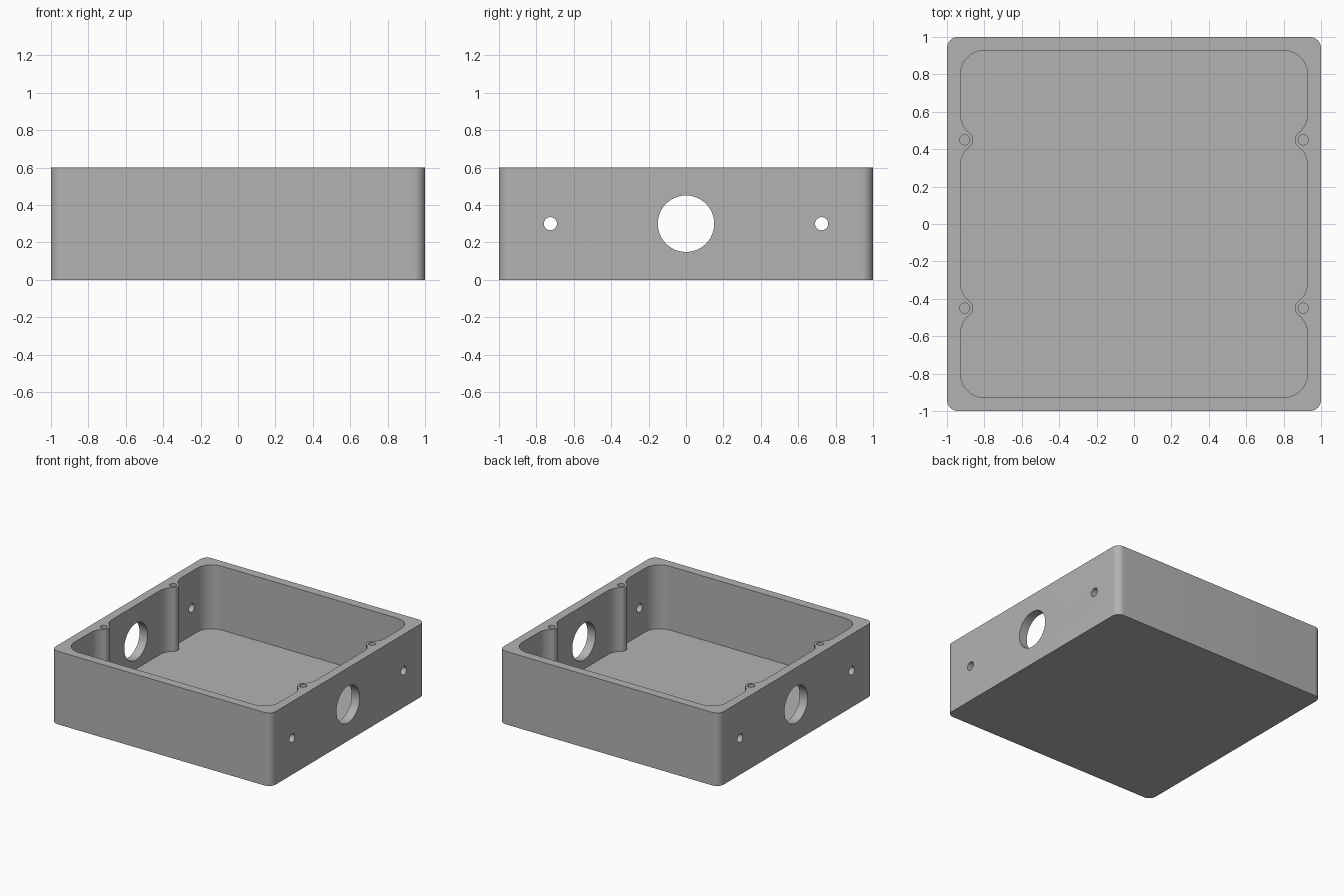
import bpy, bmesh
from math import sin, cos, atan2, sqrt, pi
from mathutils import Matrix

cube = bpy.data.objects.get("Cube")
if cube:
    bpy.data.objects.remove(cube, do_unlink=True)

# Main dimensions
HALF, HEIGHT, FLOOR = 1.0, 0.6, 0.075
OUTER_R, INNER, INNER_R = 0.06, 0.928, 0.13
BOSS_X, BOSS_Y, BOSS_R, SCREW_R = 0.905, 0.45, 0.045, 0.027
SCREW_DEPTH = 0.4

grey = bpy.data.materials.new("plain grey")
grey.use_nodes = True
colour = (0.45, 0.45, 0.45, 1)
grey.diffuse_color = colour
grey.node_tree.nodes["Principled BSDF"].inputs["Base Color"].default_value = colour


def arc(cx, cy, r, a, b, n=12):
    return [(cx + r * cos(a + (b - a) * i / n), cy + r * sin(a + (b - a) * i / n))
            for i in range(n + 1)]


def four_way(quarter):
    """Mirror a +x +y quarter outline into a closed counter-clockwise loop."""
    back = quarter[::-1]
    return (quarter + [(-x, y) for x, y in back]
            + [(-x, -y) for x, y in quarter] + [(x, -y) for x, y in back])


def finish(bm, name):
    bmesh.ops.recalc_face_normals(bm, faces=bm.faces)
    mesh = bpy.data.meshes.new(name)
    bm.to_mesh(mesh)
    bm.free()
    mesh.materials.append(grey)
    obj = bpy.data.objects.new(name, mesh)
    bpy.context.collection.objects.link(obj)
    return obj


def prism(name, outline, z0, z1):
    bm = bmesh.new()
    face = bm.faces.new([bm.verts.new((x, y, z0)) for x, y in outline])
    new = bmesh.ops.extrude_face_region(bm, geom=[face])["geom"]
    bmesh.ops.translate(bm, vec=(0, 0, z1 - z0),
                        verts=[v for v in new if isinstance(v, bmesh.types.BMVert)])
    return finish(bm, name)


def cylinder(name, radius, depth, location, along_x=False, sides=48):
    bm = bmesh.new()
    turn = Matrix.Rotation(pi / 2, 4, "Y") if along_x else Matrix()
    bmesh.ops.create_cone(bm, cap_ends=True, segments=sides, radius1=radius,
                          radius2=radius, depth=depth,
                          matrix=Matrix.Translation(location) @ turn)
    return finish(bm, name)


# Outer block with rounded upright corners
c = HALF - OUTER_R
box = prism("open_box", four_way(arc(c, c, OUTER_R, 0, pi / 2)), 0, HEIGHT)

# Cavity outline: wall, fillet, boss, fillet, corner
c = INNER - INNER_R
dx = BOSS_X - c
dy = sqrt((INNER_R + BOSS_R) ** 2 - dx ** 2)
a = atan2(dy, dx)
quarter = (arc(c, BOSS_Y - dy, INNER_R, 0, a)
           + arc(BOSS_X, BOSS_Y, BOSS_R, pi + a, pi - a, 16)[1:-1]
           + arc(c, BOSS_Y + dy, INNER_R, -a, 0)
           + arc(c, c, INNER_R, 0, pi / 2))
cutters = [prism("cavity_cutter", four_way(quarter), FLOOR, HEIGHT + 0.1)]

# Blind screw holes in the bosses
for sx in (-1, 1):
    for sy in (-1, 1):
        cutters.append(cylinder("screw_hole_cutter", SCREW_R, SCREW_DEPTH * 2,
                                (sx * BOSS_X, sy * BOSS_Y, HEIGHT), sides=32))

# Round openings through both side walls
for y, r in ((0, 0.151), (-0.725, 0.035), (0.725, 0.035)):
    cutters.append(cylinder("side_hole_cutter", r, 3, (0, y, HEIGHT / 2), True))

bpy.context.view_layer.objects.active = box
for cutter in cutters:
    cutter.hide_render = True
    mod = box.modifiers.new("cut", "BOOLEAN")
    mod.operation, mod.solver, mod.object = "DIFFERENCE", "EXACT", cutter
    bpy.ops.object.modifier_apply(modifier=mod.name)
    bpy.data.objects.remove(cutter, do_unlink=True)

# Smooth the curved walls, keep the edges crisp
bpy.ops.object.select_all(action="DESELECT")
box.select_set(True)
bpy.ops.object.shade_smooth_by_angle(angle=pi / 6)
